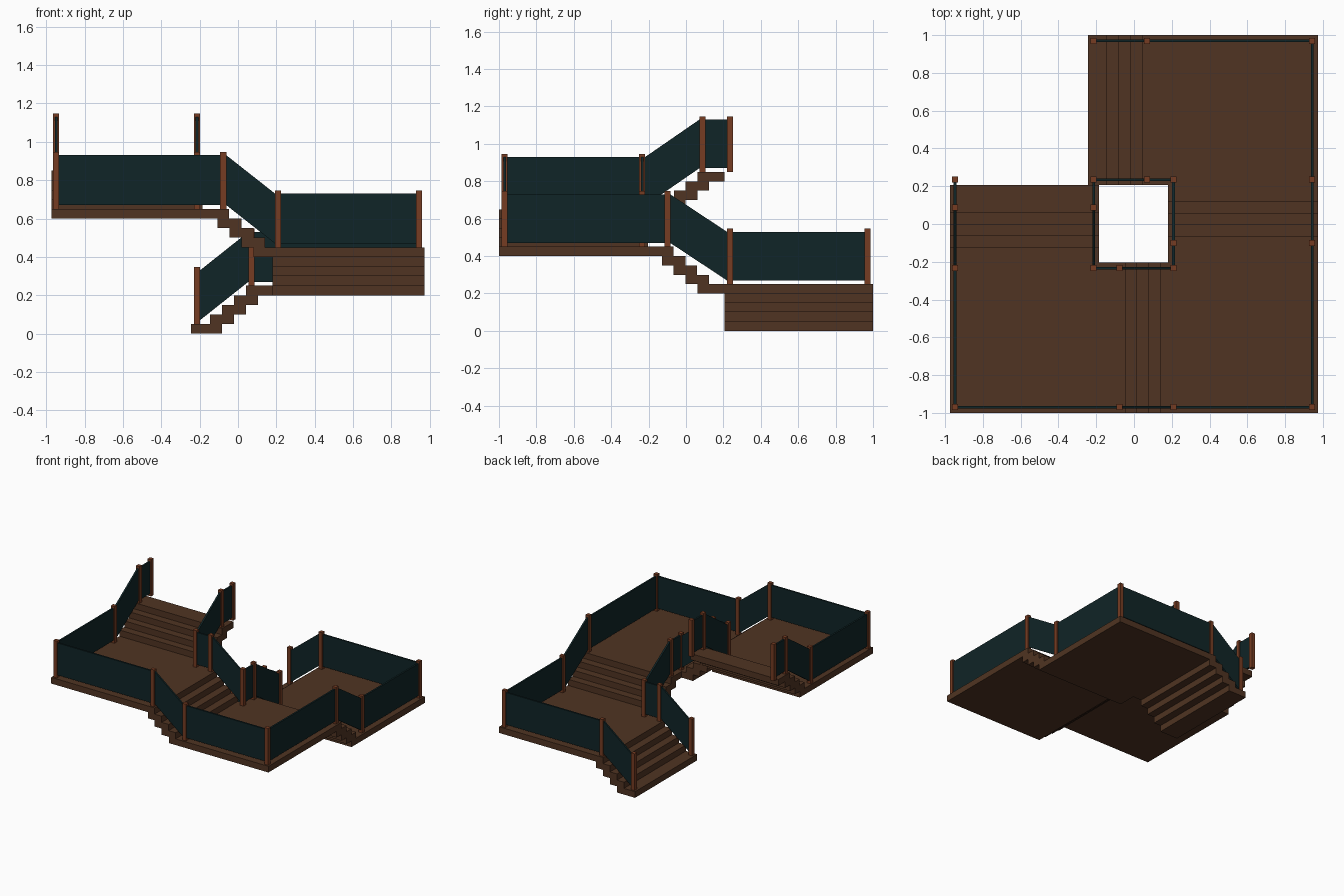
import bpy, bmesh, math
from mathutils import Vector

if "Cube" in bpy.data.objects:
    bpy.data.objects.remove(bpy.data.objects["Cube"])

def material(name, col):
    m = bpy.data.materials.new(name)
    m.diffuse_color = (*col, 1)
    m.use_nodes = True
    m.node_tree.nodes["Principled BSDF"].inputs["Base Color"].default_value = m.diffuse_color
    return m

WOOD = material("dark wood", (0.080, 0.034, 0.016))
POST = material("reddish wood", (0.18, 0.045, 0.016))
GLASS = material("dark teal glass", (0.005, 0.018, 0.020))

def prism(name, outline, z0, z1, mat):
    """Extrude a flat xy outline from z0 to z1."""
    bm = bmesh.new()
    f = bm.faces.new([bm.verts.new((x, y, z0)) for x, y in outline])
    r = bmesh.ops.extrude_face_region(bm, geom=[f])
    bmesh.ops.translate(bm, vec=(0, 0, z1 - z0),
                        verts=[v for v in r["geom"] if isinstance(v, bmesh.types.BMVert)])
    bmesh.ops.recalc_face_normals(bm, faces=bm.faces)
    me = bpy.data.meshes.new(name)
    bm.to_mesh(me)
    bm.free()
    me.materials.append(mat)
    ob = bpy.data.objects.new(name, me)
    bpy.context.collection.objects.link(ob)
    return ob

def box(name, x0, x1, y0, y1, z0, z1, mat):
    return prism(name, [(x0, y0), (x1, y0), (x1, y1), (x0, y1)], z0, z1, mat)

E = 0.973                 # outer half width in x
HL, HR = -0.186, 0.181    # stairwell hole
HF, HB = -0.203, 0.207
H, G = 0.05, 0.0625       # riser height, tread going

# Landings (L shaped slabs)
prism("lower_landing", [(0.042, 1), (0.042, HB), (HR, HB), (HR, 0.062), (E, 0.062), (E, 1)],
      0.2, 0.25, WOOD)
prism("middle_landing", [(E, -1), (E, -0.066), (HR, -0.066), (HR, HF), (0.08, HF), (0.08, -1)],
      0.4, 0.45, WOOD)
prism("upper_landing", [(-E, -1), (-0.046, -1), (-0.046, HF), (HL, HF), (HL, -0.066), (-E, -0.066)],
      0.6, 0.65, WOOD)

# Four flights of overlapping treads
for i in range(4):
    a = -0.244 + (0 if i == 0 else 0.037 + G * i)
    a = -0.244 if i == 0 else -0.145 + G * (i - 1)
    box("lower_flight_tread", a, -0.083 + G * i, HB, 1, H * i, H * (i + 1), WOOD)
for i in range(3):
    b = 0.122 - G * i
    box("second_flight_tread", HR, E, b - 2 * G, b, 0.25 + H * i, 0.3 + H * i, WOOD)
    b = 0.142 - G * i
    box("third_flight_tread", b - 2 * G, b, -1, HF, 0.45 + H * i, 0.5 + H * i, WOOD)
for i in range(4):
    a = -0.127 + G * i
    box("top_flight_tread", -E, HL, a, HB if i == 3 else a + 2 * G,
        0.65 + H * i, 0.7 + H * i, WOOD)

# Railings: posts with glass panels between
R, T, PH = 0.016, 0.007, 0.297
made = set()

def panel(p, q):
    p, q = Vector(p), Vector(q)
    d = Vector((q.x - p.x, q.y - p.y, 0)).normalized()
    side = Vector((-d.y, d.x, 0)) * T
    bm = bmesh.new()
    corners = [p + d * R + Vector((0, 0, 0.02)), q - d * R + Vector((0, 0, 0.02)),
               q - d * R + Vector((0, 0, 0.28)), p + d * R + Vector((0, 0, 0.28))]
    f = bm.faces.new([bm.verts.new(c - side) for c in corners])
    r = bmesh.ops.extrude_face_region(bm, geom=[f])
    bmesh.ops.translate(bm, vec=side * 2,
                        verts=[v for v in r["geom"] if isinstance(v, bmesh.types.BMVert)])
    bmesh.ops.recalc_face_normals(bm, faces=bm.faces)
    me = bpy.data.meshes.new("railing_panel")
    bm.to_mesh(me)
    bm.free()
    me.materials.append(GLASS)
    bpy.context.collection.objects.link(bpy.data.objects.new("railing_panel", me))

def railing(points):
    for x, y, z in points:
        if (x, y, z) not in made:
            made.add((x, y, z))
            box("railing_post", x - R, x + R, y - R, y + R, z, z + PH, POST)
    for p, q in zip(points, points[1:]):
        panel(p, q)

XO, YO = 0.943, 0.97
# outer railing
railing([(-0.214, YO, 0.05), (0.07, YO, 0.25), (XO, YO, 0.25), (XO, 0.235, 0.25),
         (XO, -0.1, 0.45), (XO, -YO, 0.45), (0.209, -YO, 0.45), (-0.077, -YO, 0.65),
         (-XO - 0.005, -YO, 0.65), (-XO - 0.005, -0.234, 0.65),
         (-XO - 0.005, 0.088, 0.85), (-XO - 0.005, 0.235, 0.85)])
# inner railing around the stairwell
railing([(-0.214, 0.235, 0.05), (0.07, 0.235, 0.25), (0.209, 0.235, 0.25),
         (0.209, -0.1, 0.45), (0.209, -0.234, 0.45), (-0.077, -0.234, 0.65),
         (-0.214, -0.234, 0.65), (-0.214, 0.088, 0.85), (-0.214, 0.235, 0.85)])
